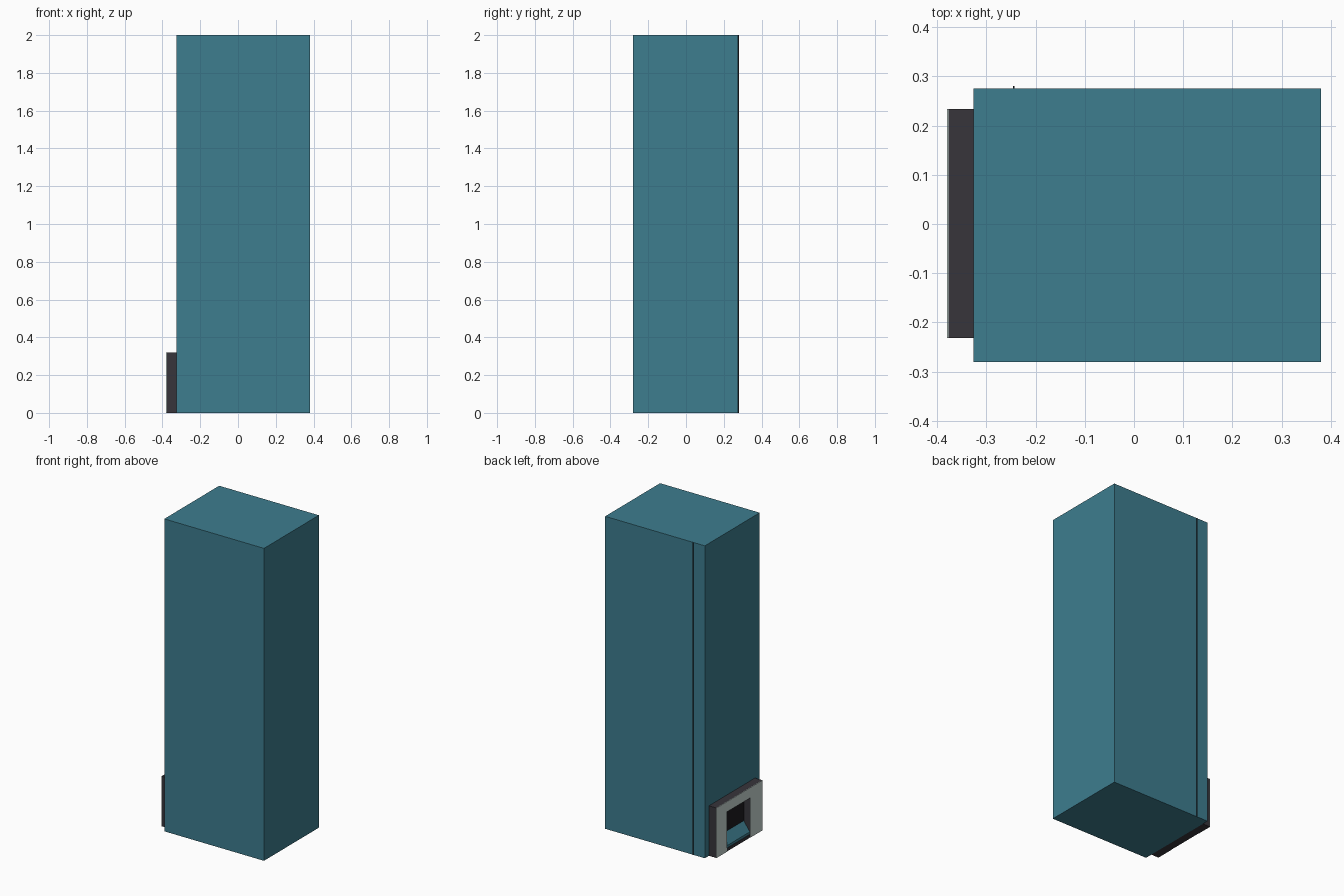
import bpy, bmesh

if "Cube" in bpy.data.objects:
    bpy.data.objects.remove(bpy.data.objects["Cube"])


def material(name, rgb):
    m = bpy.data.materials.new(name)
    m.diffuse_color = (*rgb, 1)
    m.use_nodes = True
    m.node_tree.nodes["Principled BSDF"].inputs["Base Color"].default_value = m.diffuse_color
    return m


TEAL = material("teal", (0.047, 0.205, 0.274))
CHARCOAL = material("charcoal", (0.038, 0.035, 0.044))
GREY = material("pale grey", (0.57, 0.68, 0.65))
BLACK = material("black", (0.012, 0.011, 0.014))


def prism(name, profile, axis, a, b, mat):
    """Extrude a 2D profile from a to b along axis (0=x: profile is y,z; 1=y: profile is x,z)."""
    bm = bmesh.new()

    def pt(p, t):
        return (t, p[0], p[1]) if axis == 0 else (p[0], t, p[1])

    face = bm.faces.new([bm.verts.new(pt(p, a)) for p in profile])
    ext = bmesh.ops.extrude_face_region(bm, geom=[face])
    verts = [g for g in ext["geom"] if isinstance(g, bmesh.types.BMVert)]
    for v in verts:
        v.co[axis] = b
    bmesh.ops.recalc_face_normals(bm, faces=bm.faces)
    mesh = bpy.data.meshes.new(name)
    bm.to_mesh(mesh)
    bm.free()
    mesh.materials.append(mat)
    ob = bpy.data.objects.new(name, mesh)
    bpy.context.collection.objects.link(ob)
    return ob


def box(name, x, y, z, mat):
    rect = [(x[0], z[0]), (x[1], z[0]), (x[1], z[1]), (x[0], z[1])]
    return prism(name, rect, 1, y[0], y[1], mat)


# tall cabinet body
box("cabinet", (-0.326, 0.38), (-0.28, 0.275), (0, 2), TEAL)
# thin upright seam on the back
box("back_seam", (-0.246, -0.243), (0.27, 0.28), (0, 2), BLACK)

# hatch surround: one n-shaped outline with a narrow sill
Y0, Y1, H = -0.232, 0.234, 0.32
A0, A1, T, SILL = -0.11, 0.13, 0.255, 0.02
arch = [(Y0, 0), (A0, 0), (A0, T), (A1, T), (A1, 0), (Y1, 0), (Y1, H), (Y0, H)]
prism("hatch_surround", arch, 0, -0.377, -0.326, CHARCOAL)
prism("hatch_face_plate", arch, 0, -0.38, -0.377, GREY)
box("hatch_sill", (-0.378, -0.326), (A0, A1), (0, SILL), CHARCOAL)
# dark back of the opening and sloping tray
box("hatch_back", (-0.332, -0.326), (A0, A1), (SILL, T), BLACK)
prism("hatch_tray", [(-0.375, SILL), (-0.332, SILL), (-0.332, 0.095), (-0.375, 0.035)],
      1, A0, A1, TEAL)
